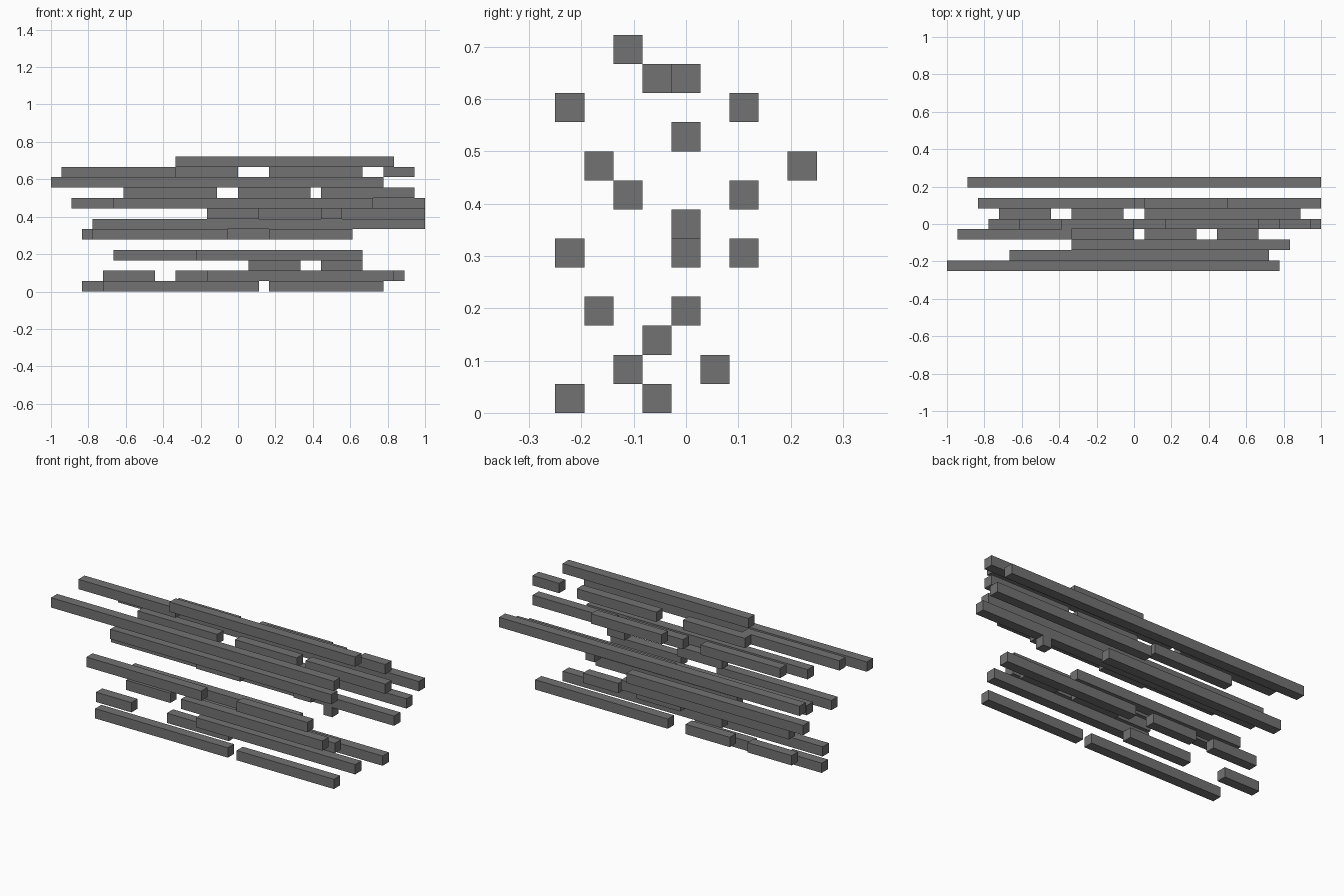
import bpy
import bmesh
from mathutils import Matrix, Vector

default_cube = bpy.data.objects.get("Cube")
if default_cube:
    bpy.data.objects.remove(default_cube, do_unlink=True)

# Every bar has a square section one grid unit wide
UNIT = 1 / 18
FRONT = -0.25

# One shared dark grey material
grey = bpy.data.materials.new("dark grey")
grey.use_nodes = True
colour = (0.17, 0.17, 0.17, 1)
grey.diffuse_color = colour
grey.node_tree.nodes["Principled BSDF"].inputs["Base Color"].default_value = colour


def add_bar(name, start, end, column, row):
    """Add one square bar running along x from start to end, in grid units."""
    centre = Vector(((start + end) / 2 * UNIT,
                     FRONT + (column + 0.5) * UNIT,
                     (row + 0.5) * UNIT))
    size = Vector(((end - start) * UNIT, UNIT, UNIT))
    bm = bmesh.new()
    bmesh.ops.create_cube(bm, size=1, matrix=Matrix.Diagonal(size.to_4d()))
    mesh = bpy.data.meshes.new(name)
    bm.to_mesh(mesh)
    bm.free()
    mesh.materials.append(grey)
    bar = bpy.data.objects.new(name, mesh)
    bar.location = centre
    bpy.context.collection.objects.link(bar)


# Lanes of bars: (row from the ground, column from the front), then x spans
lanes = {
    # lower group
    (0, 0): [(-13, 2), (3, 14)],
    (0, 3): [(-15, -11), (-7, 0)],
    (1, 2): [(-3, 15)],
    (1, 5): [(-13, -8), (-6, -1), (1, 16)],
    (2, 3): [(1, 6), (8, 12)],
    (3, 1): [(-4, 12)],
    (3, 4): [(-12, 7)],
    # middle group
    (5, 0): [(-14, -1), (3, 11)],
    (5, 4): [(10, 11)],
    (5, 6): [(-15, 5)],
    (6, 4): [(-14, 18)],
    (7, 2): [(-3, 2), (8, 10)],
    (7, 6): [(0, 18)],
    (8, 1): [(-12, 13)],
    (8, 8): [(-16, 18)],
    # upper group
    (9, 4): [(-11, -2), (0, 7), (8, 17)],
    (10, 0): [(-18, 14)],
    (10, 6): [(1, 9)],
    (11, 3): [(-17, -6)],
    (11, 4): [(-7, 0), (3, 12), (14, 17)],
    (12, 2): [(-6, 15)],
}

for (row, column), spans in lanes.items():
    group = "lower" if row < 5 else "middle" if row < 9 else "upper"
    for start, end in spans:
        add_bar(group + "_bar", start, end, column, row)
